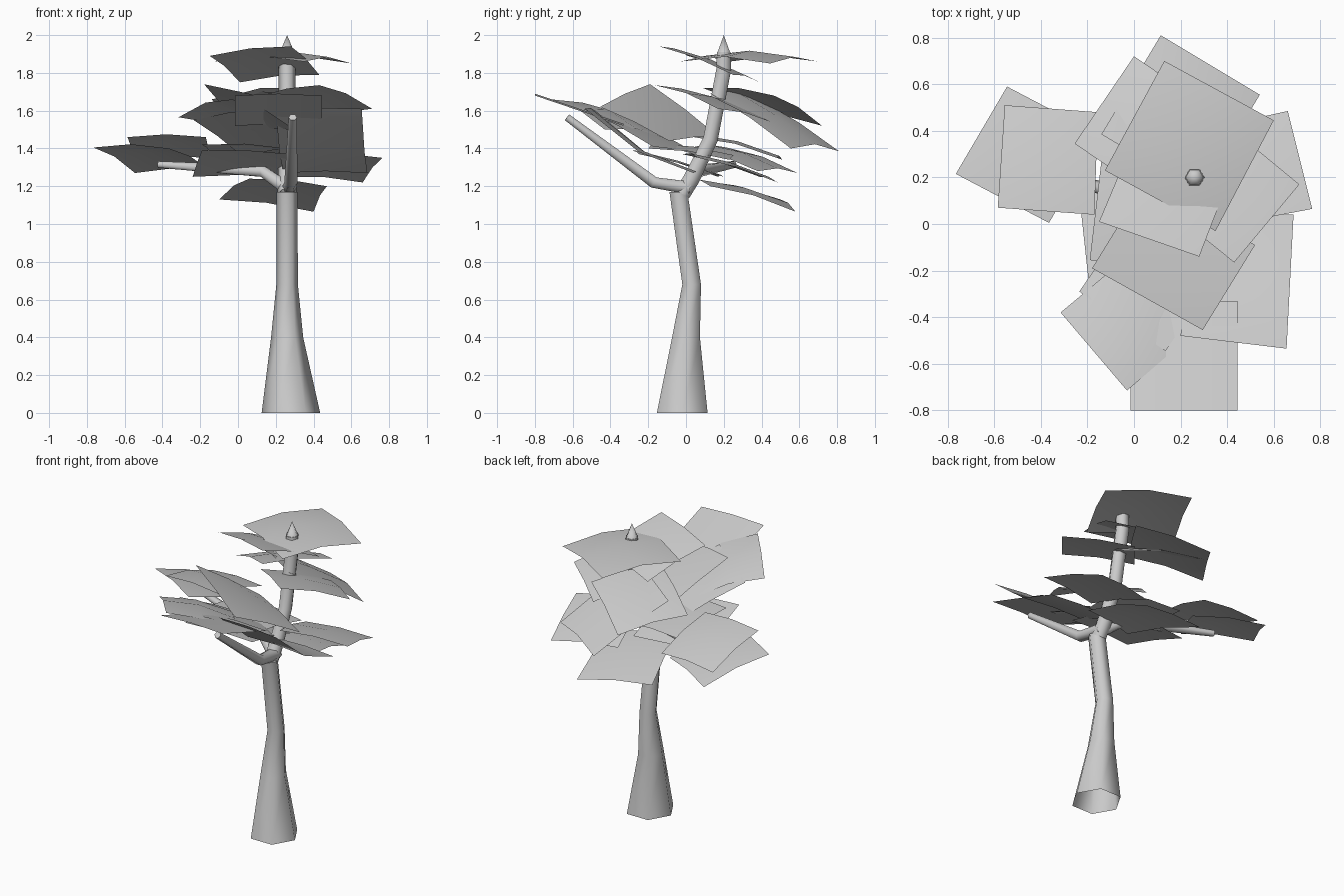
import bpy, bmesh, math
from mathutils import Vector

if "Cube" in bpy.data.objects:
    bpy.data.objects.remove(bpy.data.objects["Cube"], do_unlink=True)

grey = bpy.data.materials.new("plain_grey")
grey.use_nodes = True
grey.diffuse_color = (0.6, 0.6, 0.6, 1)
grey.node_tree.nodes["Principled BSDF"].inputs["Base Color"].default_value = (0.6, 0.6, 0.6, 1)


def finish(name, bm, angle):
    mesh = bpy.data.meshes.new(name)
    bm.to_mesh(mesh)
    bm.free()
    mesh.materials.append(grey)
    obj = bpy.data.objects.new(name, mesh)
    bpy.context.collection.objects.link(obj)
    bpy.ops.object.select_all(action='DESELECT')
    obj.select_set(True)
    bpy.context.view_layer.objects.active = obj
    bpy.ops.object.shade_smooth_by_angle(angle=math.radians(angle))


def limb(name, path, radii, level=False):
    """Six-sided tapering tube along a path; level keeps its rings horizontal."""
    bm = bmesh.new()
    pts = [Vector(p) for p in path]
    rings = []
    for i, p in enumerate(pts):
        along = (pts[min(i + 1, len(pts) - 1)] - pts[max(i - 1, 0)]).normalized()
        if level:
            along = Vector((0, 0, 1))
        ref = Vector((1, 0, 0)) if abs(along.x) < 0.7 else Vector((0, 1, 0))
        u = (ref - along * ref.dot(along)).normalized()
        v = along.cross(u)
        turn = [k * math.tau / 6 for k in range(6)]
        rings.append([bm.verts.new(p + radii[i] * (u * math.cos(t) + v * math.sin(t))) for t in turn])
    for a, b in zip(rings, rings[1:]):
        for k in range(6):
            n = (k + 1) % 6
            bm.faces.new((a[k], a[n], b[n], b[k]))
    if radii[-1] > 0.01:
        bm.faces.new(rings[-1])
    bmesh.ops.remove_doubles(bm, verts=bm.verts, dist=0.0005)
    finish(name, bm, 62)


def leaf_card(name, a, b, c, d, bend_ab, bend_ad):
    """Thin two-by-two sheet through four corners, bent up or down along each side."""
    a, b, c, d = map(Vector, (a, b, c, d))
    bm = bmesh.new()
    grid = []
    for i in range(3):
        row = []
        for j in range(3):
            s, t = i / 2, j / 2
            p = a.lerp(b, s).lerp(d.lerp(c, s), t)
            p.z += bend_ab * (i == 1) + bend_ad * (j == 1)
            row.append(bm.verts.new(p))
        grid.append(row)
    for i in range(2):
        for j in range(2):
            bm.faces.new((grid[i][j], grid[i + 1][j], grid[i + 1][j + 1], grid[i][j + 1]))
    bmesh.ops.recalc_face_normals(bm, faces=bm.faces)
    if sum(f.normal.z for f in bm.faces) < 0:
        bmesh.ops.reverse_faces(bm, faces=bm.faces)
    finish(name, bm, 50)


# Trunk, leader and the two side branches
limb("trunk", [(.28, -.02, 0), (.26, 0, .4), (.26, .03, .68), (.26, -.04, 1.17)],
     [.155, .085, .057, .055], True)
limb("leader", [(.26, -.02, 1.16), (.26, .03, 1.24), (.26, .13, 1.45), (.26, .2, 1.82), (.26, .2, 1.91)],
     [.05, .05, .045, .045, .042])
limb("leader_tip", [(.26, .2, 1.9), (.26, .2, 2)], [.042, 0], True)
limb("front_branch", [(.27, .02, 1.19), (.28, -.17, 1.22), (.29, -.63, 1.565)], [.04, .035, .022])
limb("side_branch", [(.27, 0, 1.18), (.13, .06, 1.28), (-.42, .25, 1.315)], [.04, .035, .02])

# Crown sheets
leaf_card("crown_leaf_back", (.13, .7, 1.86), (.6, .445, 1.85), (.35, -.03, 1.86), (-.125, .23, 1.86), .03, .03)
leaf_card("crown_leaf_front", (-.15, .01, 1.89), (.28, -.14, 1.94), (.43, .25, 1.79), (.01, .39, 1.75), .015, .015)

# Upper sheets
leaf_card("upper_leaf_right", (.43, -.165, 1.735), (.71, .17, 1.61), (.37, .45, 1.54), (.09, .11, 1.67), .02, .015)
leaf_card("upper_leaf_left", (0, .72, 1.52), (-.255, .345, 1.58), (.12, .09, 1.72), (.375, .465, 1.68), .02, .02)
leaf_card("upper_leaf_back", (.115, .81, 1.385), (.54, .555, 1.4), (.285, .13, 1.69), (-.14, .385, 1.66), .03, .015)

# Front sheets
leaf_card("front_leaf_tip", (-.015, -.8, 1.68), (.445, -.8, 1.68), (.445, -.33, 1.52), (-.015, -.33, 1.52), .01, 0)
leaf_card("front_leaf_left", (-.315, -.38, 1.565), (-.03, -.715, 1.66), (.3, -.43, 1.5), (.02, -.1, 1.45), .03, .03)
leaf_card("front_leaf_top", (-.18, -.19, 1.74), (.295, -.455, 1.62), (.52, -.09, 1.44), (.045, .175, 1.46), .01, .01)
leaf_card("front_leaf_right", (.655, -.535, 1.61), (.685, .04, 1.27), (.24, .06, 1.27), (.2, -.48, 1.6), -.06, .01)
leaf_card("front_leaf_inner", (-.235, -.29, 1.55), (.135, -.545, 1.61), (.39, -.175, 1.41), (.02, .08, 1.36), .01, .01)

# Lower and side sheets
leaf_card("lower_leaf_front", (-.19, -.29, 1.39), (.28, -.25, 1.37), (.25, .2, 1.25), (-.24, .17, 1.25), .01, .01)
leaf_card("lower_leaf_middle", (-.19, -.155, 1.42), (.26, -.2, 1.4), (.31, .23, 1.34), (-.14, .27, 1.36), .015, .015)
leaf_card("side_leaf_outer", (-.765, .215, 1.405), (-.545, .59, 1.27), (-.145, .38, 1.28), (-.365, .005, 1.4), .02, .02)
leaf_card("side_leaf_inner", (-.585, .07, 1.46), (-.17, .04, 1.46), (-.155, .48, 1.35), (-.555, .51, 1.34), .015, .02)
leaf_card("lower_leaf_right", (.765, .065, 1.35), (.66, .485, 1.22), (.23, .39, 1.25), (.32, -.02, 1.37), .015, .015)
leaf_card("lower_leaf_back", (.06, .01, 1.24), (.47, .13, 1.2), (.4, .58, 1.065), (-.1, .5, 1.13), .015, .02)
